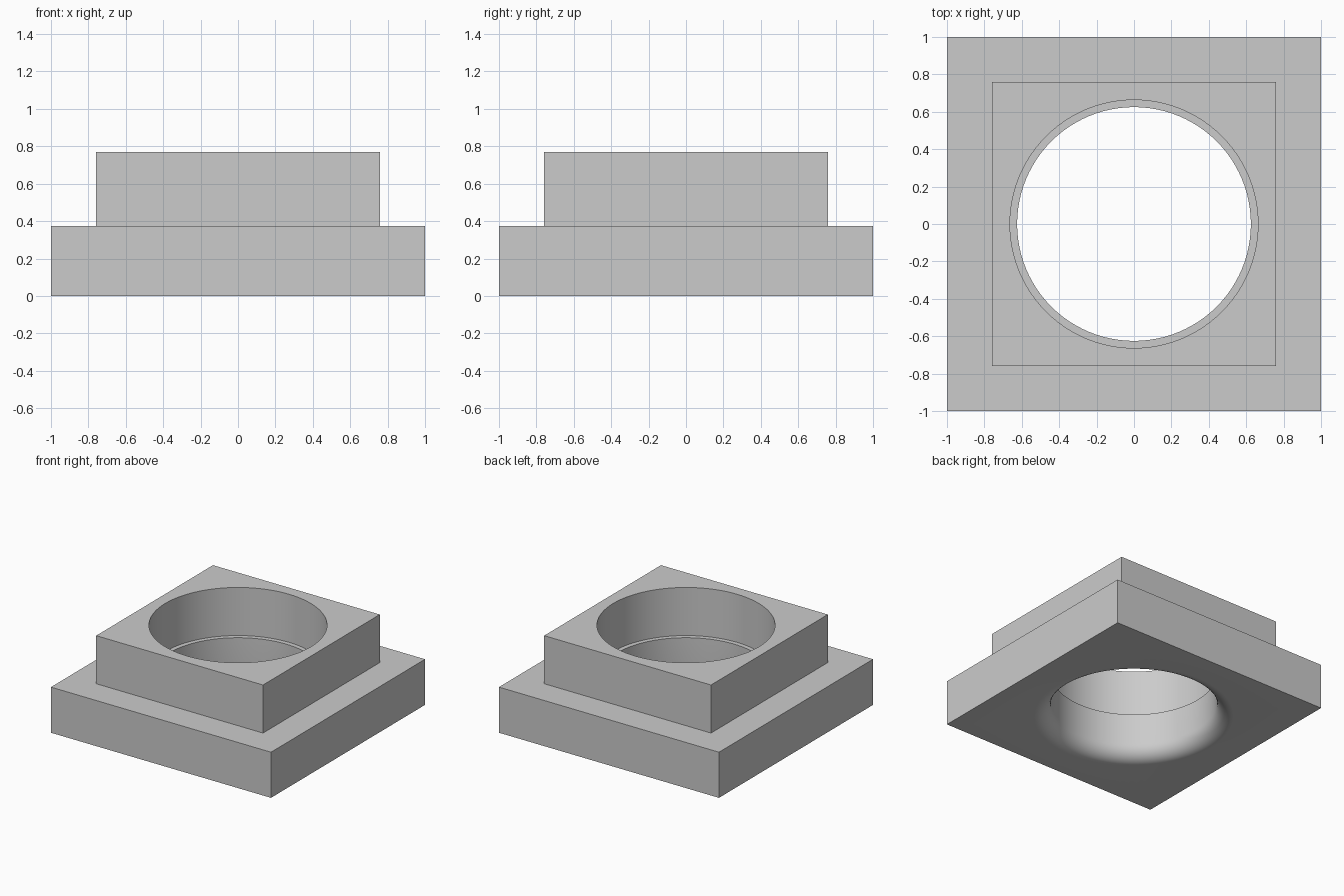
import bpy, bmesh
from math import sin, cos, pi

cube = bpy.data.objects.get("Cube")
if cube:
    bpy.data.objects.remove(cube, do_unlink=True)

SEGMENTS = 96        # divisible by 8, so square rings get true corners
FILLET_STEPS = 10
FLANGE, FLANGE_TOP = 1.0, 0.375
COLLAR, COLLAR_TOP = 0.758, 0.77
BORE, SEAT_BORE = 0.625, 0.663
FILLET = 0.125

grey = bpy.data.materials.new("light grey")
grey.use_nodes = True
grey.diffuse_color = (0.6, 0.6, 0.6, 1)
grey.node_tree.nodes["Principled BSDF"].inputs["Base Color"].default_value = grey.diffuse_color

bm = bmesh.new()


def ring(size, z, square=False):
    """One loop of vertices, round or square, around the z axis."""
    verts = []
    for i in range(SEGMENTS):
        a = 2 * pi * i / SEGMENTS
        r = size / max(abs(cos(a)), abs(sin(a))) if square else size
        verts.append(bm.verts.new((r * cos(a), r * sin(a), z)))
    return verts


# Outside: square flange stepping in to the square collar
rings = [ring(FLANGE, 0, True), ring(FLANGE, FLANGE_TOP, True),
         ring(COLLAR, FLANGE_TOP, True), ring(COLLAR, COLLAR_TOP, True)]

# Inside: wide upper bore, narrow ledge, lower bore
rings += [ring(SEAT_BORE, COLLAR_TOP), ring(SEAT_BORE, FLANGE_TOP), ring(BORE, FLANGE_TOP)]

# Rounded mouth of the lower bore, running out into the underside
for i in range(FILLET_STEPS + 1):
    t = pi / 2 * i / FILLET_STEPS
    rings.append(ring(BORE + FILLET * (1 - cos(t)), FILLET * (1 - sin(t))))

# Skin the rings into one closed solid
for lower, upper in zip(rings, rings[1:] + rings[:1]):
    for i in range(SEGMENTS):
        j = (i + 1) % SEGMENTS
        bm.faces.new((lower[i], lower[j], upper[j], upper[i]))
bmesh.ops.recalc_face_normals(bm, faces=bm.faces)

mesh = bpy.data.meshes.new("flanged_socket")
bm.to_mesh(mesh)
bm.free()
mesh.materials.append(grey)
socket = bpy.data.objects.new("flanged_socket", mesh)
bpy.context.collection.objects.link(socket)

# Smooth bores and fillet, crisp square edges
bpy.ops.object.select_all(action="DESELECT")
socket.select_set(True)
bpy.context.view_layer.objects.active = socket
bpy.ops.object.shade_smooth_by_angle(angle=pi / 6)
